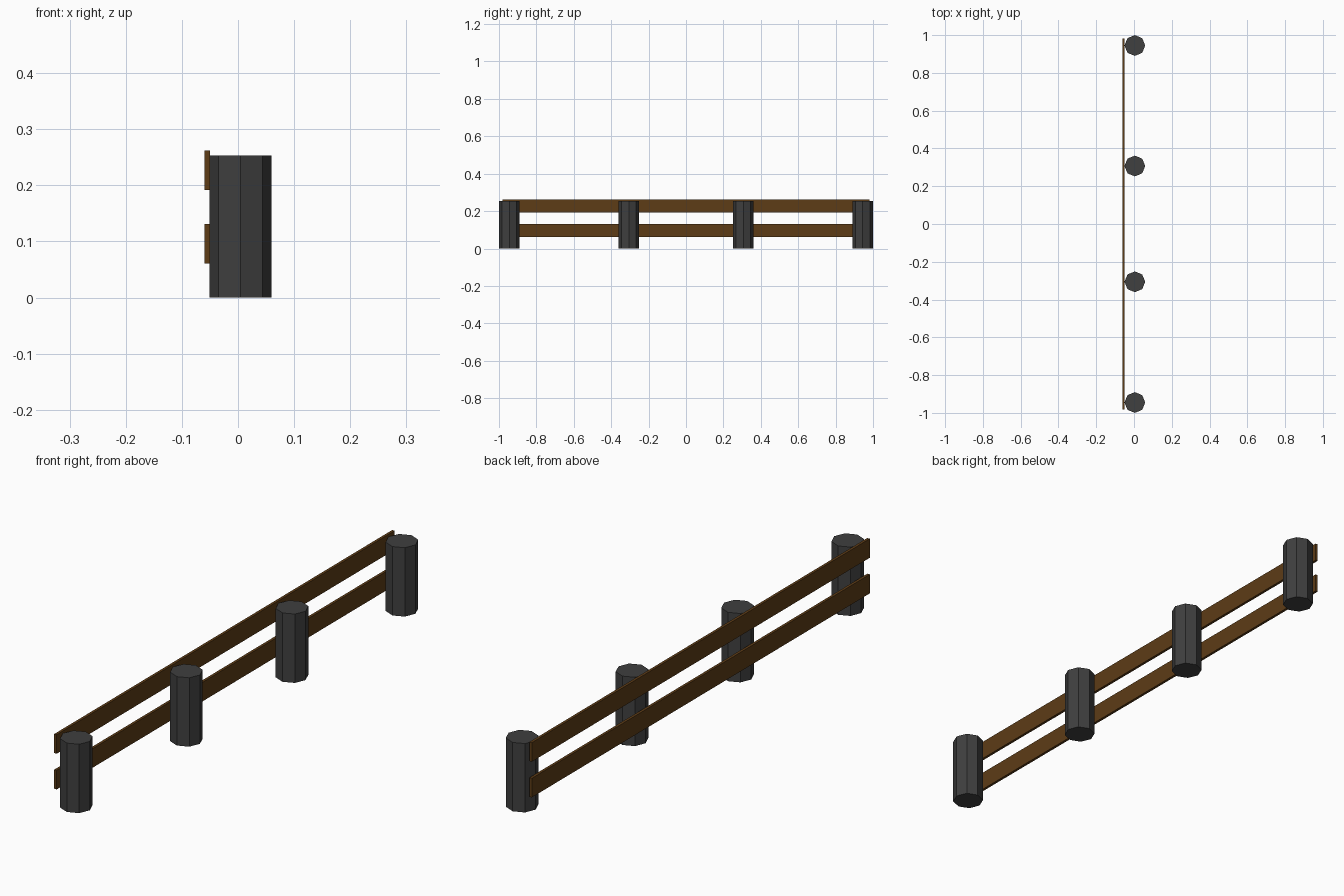
import bpy

if "Cube" in bpy.data.objects:
    bpy.data.objects.remove(bpy.data.objects["Cube"])


def material(name, color):
    mat = bpy.data.materials.new(name)
    mat.diffuse_color = (*color, 1.0)
    mat.use_nodes = True
    mat.node_tree.nodes["Principled BSDF"].inputs["Base Color"].default_value = mat.diffuse_color
    return mat


post_mat = material("dark_grey", (0.05, 0.05, 0.05))
rail_mat = material("brown_wood", (0.11, 0.045, 0.008))

# Four octagonal posts, a corner of each pointing along the axes
POST_R, POST_H = 0.055, 0.253
for i, y in enumerate((-0.945, -0.306, 0.307, 0.945)):
    bpy.ops.mesh.primitive_cylinder_add(vertices=8, radius=POST_R, depth=POST_H,
                                        location=(0.0045, y, POST_H / 2))
    post = bpy.context.object
    post.name = f"post_{i + 1}"
    post.data.materials.append(post_mat)

# Two thin rails along the left side of the posts
for name, z0, z1 in (("lower_rail", 0.061, 0.131), ("upper_rail", 0.192, 0.262)):
    bpy.ops.mesh.primitive_cube_add(size=1, location=(-0.055, 0, (z0 + z1) / 2))
    rail = bpy.context.object
    rail.name = name
    rail.scale = (0.01, 1.962, z1 - z0)
    bpy.ops.object.transform_apply(location=False, rotation=False, scale=True)
    rail.data.materials.append(rail_mat)
